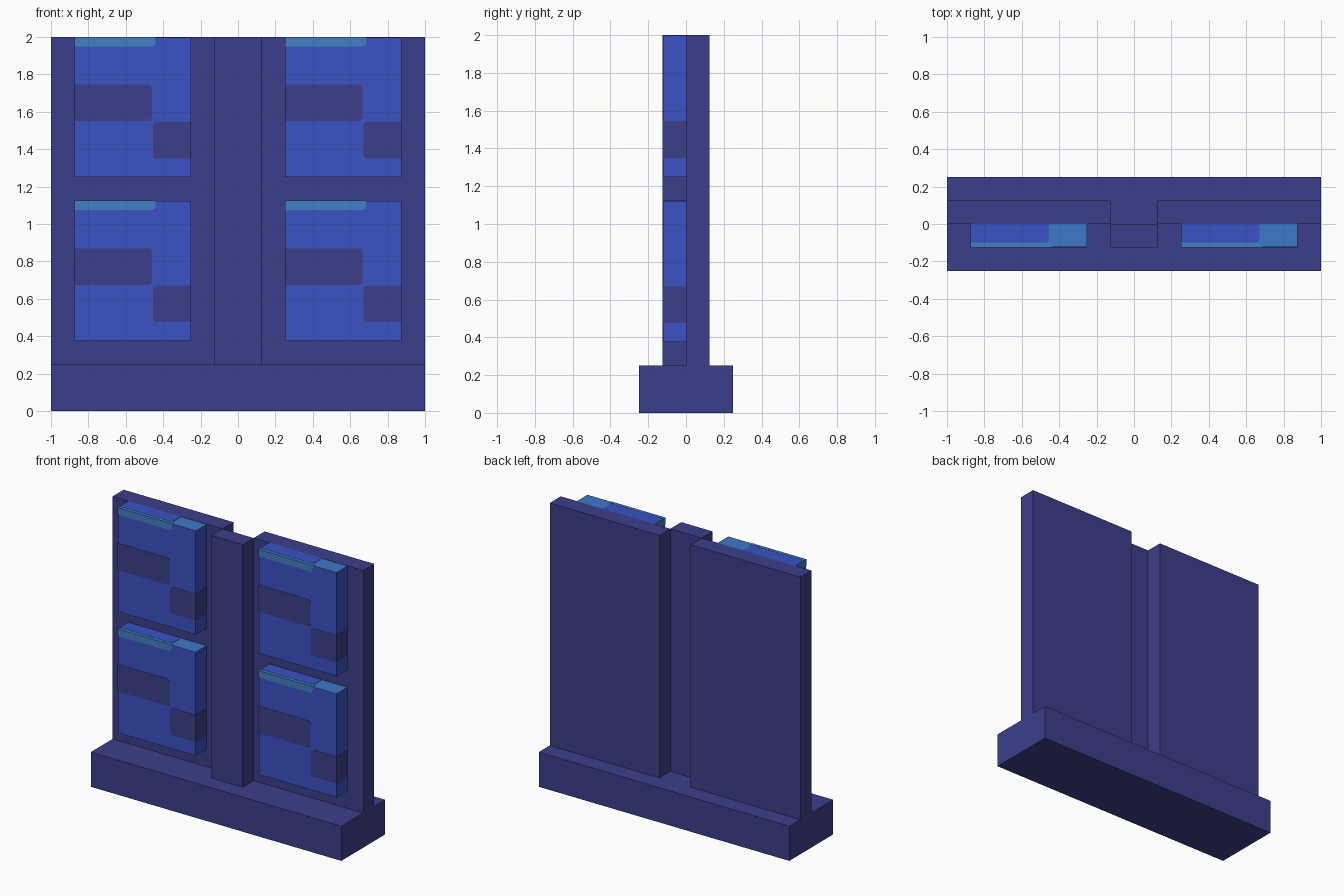
import bpy, bmesh, math
from mathutils import Vector

cube = bpy.data.objects.get("Cube")
if cube:
    bpy.data.objects.remove(cube, do_unlink=True)


def material(name, hex_colour):
    """Flat material from an sRGB hex colour."""
    rgb = []
    for i in (0, 2, 4):
        c = int(hex_colour[i:i + 2], 16) / 255
        rgb.append(c / 12.92 if c <= 0.04045 else ((c + 0.055) / 1.055) ** 2.4)
    mat = bpy.data.materials.new(name)
    mat.use_nodes = True
    mat.diffuse_color = (*rgb, 1)
    bsdf = mat.node_tree.nodes["Principled BSDF"]
    bsdf.inputs["Base Color"].default_value = (*rgb, 1)
    return mat


INDIGO = material("indigo", "3C3F8B")
BLUE = material("blue", "3A52C4")
LIGHT = material("light_blue", "3F79C8")
TEAL = material("teal_blue", "427EC2")
PALETTE = [INDIGO, BLUE, LIGHT, TEAL]


def outline(u0, u1, v0, v1, rounded, r=0.02):
    """Rectangle outline; corners named in rounded get an arc."""
    pts = []
    corners = [("bl", u0, v0, 180), ("br", u1, v0, 270),
               ("tr", u1, v1, 0), ("tl", u0, v1, 90)]
    for key, u, v, start in corners:
        if key not in rounded:
            pts.append((u, v))
            continue
        cu = u + (r if key[1] == "l" else -r)
        cv = v + (r if key[0] == "b" else -r)
        for i in range(5):
            a = math.radians(start + i * 22.5)
            pts.append((cu + r * math.cos(a), cv + r * math.sin(a)))
    return pts


def prism(bm, pts, axis, low, high, mat):
    """Extrude a 2D outline along an axis from low to high."""
    place = {"x": lambda u, v, w: (w, u, v),
             "y": lambda u, v, w: (u, w, v),
             "z": lambda u, v, w: (u, v, w)}[axis]
    face = bm.faces.new([bm.verts.new(place(u, v, low)) for u, v in pts])
    before = set(bm.faces) - {face}
    extruded = bmesh.ops.extrude_face_region(bm, geom=[face], use_keep_orig=True)["geom"]
    move = Vector(place(0, 0, high - low))
    for vert in (g for g in extruded if isinstance(g, bmesh.types.BMVert)):
        vert.co += move
    new = [f for f in bm.faces if f not in before]
    for f in new:
        f.material_index = PALETTE.index(mat)
    bmesh.ops.recalc_face_normals(bm, faces=new)


def finish(bm, name):
    mesh = bpy.data.meshes.new(name)
    bm.to_mesh(mesh)
    bm.free()
    return mesh


def add_object(name, mesh, location=(0, 0, 0)):
    obj = bpy.data.objects.new(name, mesh)
    obj.location = location
    bpy.context.collection.objects.link(obj)
    return obj


def box(name, x0, x1, y0, y1, z0, z1, mat):
    bm = bmesh.new()
    prism(bm, outline(x0, x1, y0, y1, ()), "z", z0, z1, mat)
    mesh = finish(bm, name)
    for m in PALETTE:
        mesh.materials.append(m)
    return add_object(name, mesh)


# Base, two back panels and the post standing in front of the gap
box("base", -1, 1, -0.25, 0.25, 0, 0.25, INDIGO)
box("right_panel", -1, -0.125, 0, 0.125, 0.25, 2, INDIGO)
box("left_panel", 0.125, 1, 0, 0.125, 0.25, 2, INDIGO)
box("centre_post", -0.125, 0.125, -0.125, 0, 0.25, 2, INDIGO)

# Raised tile, built once with its painted plates
W, D, H, T = 0.625, 0.125, 0.75, 0.002
tile = bmesh.new()
prism(tile, outline(T, W - T, T - D, 0, ()), "z", 0, H - 2 * T, BLUE)
# Side skins
for low, high, z0, z1 in ((0, T, 0.30, 0.495), (W - T, W, 0.10, 0.295)):
    prism(tile, outline(-D, 0, z0, z1, ()), "x", low, high, INDIGO)
prism(tile, outline(-D, 0, 0.70, H, ()), "x", 0, T, TEAL)
# Front markings
prism(tile, outline(0, 0.435, 0.70, H, ("br",)), "y", -D, T - D, TEAL)
prism(tile, outline(0, 0.415, 0.30, 0.495, ("br", "tr")), "y", -D, T - D, INDIGO)
prism(tile, outline(0.42, W, 0.10, 0.295, ("bl", "tl")), "y", -D, T - D, INDIGO)
# Top markings
prism(tile, outline(T, W - T, T - D, 0, ()), "z", H - 2 * T, H - T, LIGHT)
prism(tile, outline(T, 0.435, T - D, -0.102, ()), "z", H - T, H, TEAL)
prism(tile, outline(T, 0.42, -0.10, 0, ("br",)), "z", H - T, H, BLUE)
tile_mesh = finish(tile, "tile")
for m in PALETTE:
    tile_mesh.materials.append(m)

# Four tiles on the panels
for side, x in (("right", -0.875), ("left", 0.25)):
    for level, z in (("lower", 0.375), ("upper", 1.25)):
        add_object(f"{level}_{side}_tile", tile_mesh, (x, 0, z))
